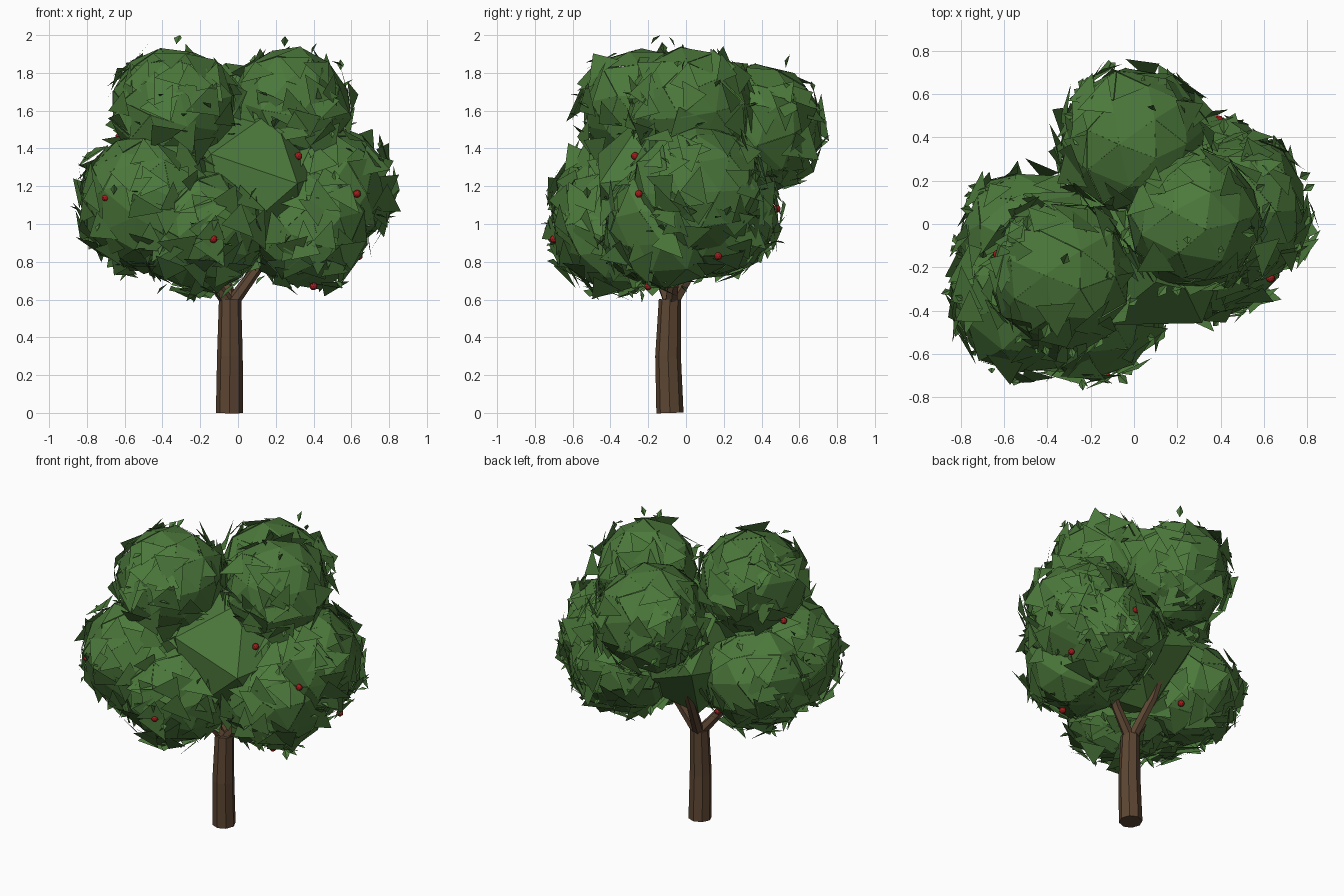
import bpy, bmesh, math, random
from mathutils import Vector, Matrix

random.seed(11)
if "Cube" in bpy.data.objects:
    bpy.data.objects.remove(bpy.data.objects["Cube"], do_unlink=True)


def material(name, rgb):
    m = bpy.data.materials.new(name)
    m.use_nodes = True
    m.diffuse_color = (*rgb, 1)
    m.node_tree.nodes["Principled BSDF"].inputs["Base Color"].default_value = (*rgb, 1)
    return m


GREEN = material("leaf_green", (0.072, 0.19, 0.044))
BARK = material("bark_brown", (0.108, 0.061, 0.033))
RED = material("berry_red", (0.38, 0.012, 0.012))


def finish(bm, name, mat):
    mesh = bpy.data.meshes.new(name)
    bm.to_mesh(mesh)
    bm.free()
    mesh.materials.append(mat)
    ob = bpy.data.objects.new(name, mesh)
    bpy.context.collection.objects.link(ob)


def ball(bm, centre, radius, sub, turn=0.0):
    m = Matrix.Translation(centre) @ Matrix.Rotation(turn, 4, Vector((1, 1, 1)))
    return bmesh.ops.create_icosphere(bm, subdivisions=sub, radius=radius, matrix=m)["verts"]


def limb(name, path, sides):
    """Tapered flat-sided tube through (point, radius) pairs."""
    bm = bmesh.new()
    rings = []
    for i, (p, r) in enumerate(path):
        a = Vector(path[max(i - 1, 0)][0])
        b = Vector(path[min(i + 1, len(path) - 1)][0])
        turn = Vector((0, 0, 1)).rotation_difference(b - a)
        ring = []
        for k in range(sides):
            t = math.tau * k / sides
            ring.append(bm.verts.new(Vector(p) + turn @ Vector((math.cos(t), math.sin(t), 0)) * r))
        rings.append(ring)
    for low, high in zip(rings, rings[1:]):
        for k in range(sides):
            n = (k + 1) % sides
            bm.faces.new((low[k], low[n], high[n], high[k]))
    bm.faces.new(rings[0][::-1])
    bm.faces.new(rings[-1])
    finish(bm, name, BARK)


# Trunk and branches
fork = (-0.04, -0.08, 0.57)
limb("trunk", [((-0.045, -0.085, 0), 0.072), ((-0.043, -0.095, 0.3), 0.068),
               ((-0.042, -0.085, 0.6), 0.059)], 8)
limb("left_branch", [(fork, 0.036), ((0.09, -0.06, 0.75), 0.03), ((0.35, 0.03, 1.1), 0.02)], 6)
limb("right_branch", [(fork, 0.036), ((-0.14, -0.13, 0.7), 0.03), ((-0.4, -0.2, 1.05), 0.02)], 6)
limb("back_branch", [(fork, 0.036), ((-0.09, 0.07, 0.82), 0.03), ((-0.12, 0.33, 1.4), 0.024)], 6)

# Leaf clumps: centre and radius
CLUMPS = {
    "upper_right_clump": ((-0.34, -0.23, 1.61), 0.335),
    "upper_left_clump": ((0.28, 0.02, 1.62), 0.32),
    "upper_back_clump": ((0.0, 0.38, 1.52), 0.34),
    "right_clump": ((-0.48, -0.34, 1.13), 0.36),
    "right_back_clump": ((-0.48, -0.08, 1.07), 0.33),
    "front_clump": ((-0.2, -0.38, 0.97), 0.33),
    "left_clump": ((0.46, 0.06, 1.18), 0.355),
    "left_low_clump": ((0.36, -0.11, 0.99), 0.33),
    "left_back_clump": ((0.35, 0.16, 1.06), 0.33),
}
CORE = (Vector((0.04, -0.09, 1.18)), 0.46)


def buried(p, own):
    return any(n != own and (p - Vector(c)).length < r * 0.97 for n, (c, r) in CLUMPS.items())


def random_direction():
    z, t = random.uniform(-1, 1), random.uniform(0, math.tau)
    s = math.sqrt(1 - z * z)
    return Vector((s * math.cos(t), s * math.sin(t), z))


def add_poly(bm, points):
    verts = [bm.verts.new((p.x, p.y, min(p.z, 2.0))) for p in points]
    bm.faces.new(verts)


def leafy_ball(bm, centre, radius):
    """Faceted ball whose faces are separate, slightly uneven leaf plates."""
    for v in ball(bm, centre, radius, 2, random.uniform(0, 1)):
        v.co = centre + (v.co - centre) * random.uniform(0.95, 1.05)
    bmesh.ops.split_edges(bm, edges=bm.edges[:])
    for v in bm.verts:
        v.co = centre + (v.co - centre) * random.uniform(0.99, 1.015)


def shell_plates(bm, name, centre, radius):
    """Loose, slightly tilted triangles hugging the clump."""
    for _ in range(85):
        d = random_direction()
        p = centre + d * radius * random.uniform(0.98, 1.06)
        if d.z > 0.8 or buried(p, name):
            continue
        q = (d + random_direction() * 0.4).normalized().to_track_quat('Z', 'Y')
        start = random.uniform(0, math.tau)
        pts = []
        for k in range(3):
            t = start + math.tau * k / 3 + random.uniform(-0.3, 0.3)
            pts.append(p + q @ Vector((math.cos(t), math.sin(t), 0)) * random.uniform(0.08, 0.13))
        add_poly(bm, pts)


def small_leaves(bm, name, centre, radius):
    """Folded diamond leaves sticking out of the clump."""
    for _ in range(22):
        d = random_direction()
        p = centre + d * radius * 1.03
        if buried(p, name):
            continue
        q = (d + random_direction() * 1.3).normalized().to_track_quat('Y', 'Z')
        size = random.uniform(0.05, 0.08)
        tip = p + q @ Vector((0, size, 0))
        for side in (-1, 1):
            edge = p + q @ Vector((side * size * 0.3, size * 0.5, size * 0.12))
            add_poly(bm, (p, edge, tip))


for name, (c, r) in CLUMPS.items():
    centre = Vector(c)
    bm = bmesh.new()
    leafy_ball(bm, centre, r)
    finish(bm, name, GREEN)
    bm = bmesh.new()
    shell_plates(bm, name, centre, r)
    small_leaves(bm, name, centre, r)
    finish(bm, name + "_leaves", GREEN)

# Coarse foliage core joining the clumps
bm = bmesh.new()
ball(bm, *CORE, 1, 0.5)
finish(bm, "foliage_core", GREEN)

# Berries
BERRIES = [(-0.13, -0.7, 0.92), (-0.7, -0.61, 1.14), (0.63, -0.25, 1.16), (0.32, -0.27, 1.36),
           (0.39, 0.48, 1.08), (0.64, 0.17, 0.83), (0.4, -0.2, 0.67), (-0.3, 0.09, 0.85),
           (-0.63, -0.14, 1.46), (-0.26, 0.17, 1.46)]
for i, p in enumerate(BERRIES):
    bm = bmesh.new()
    ball(bm, Vector(p), 0.021, 2)
    finish(bm, f"berry_{i + 1}", RED)
